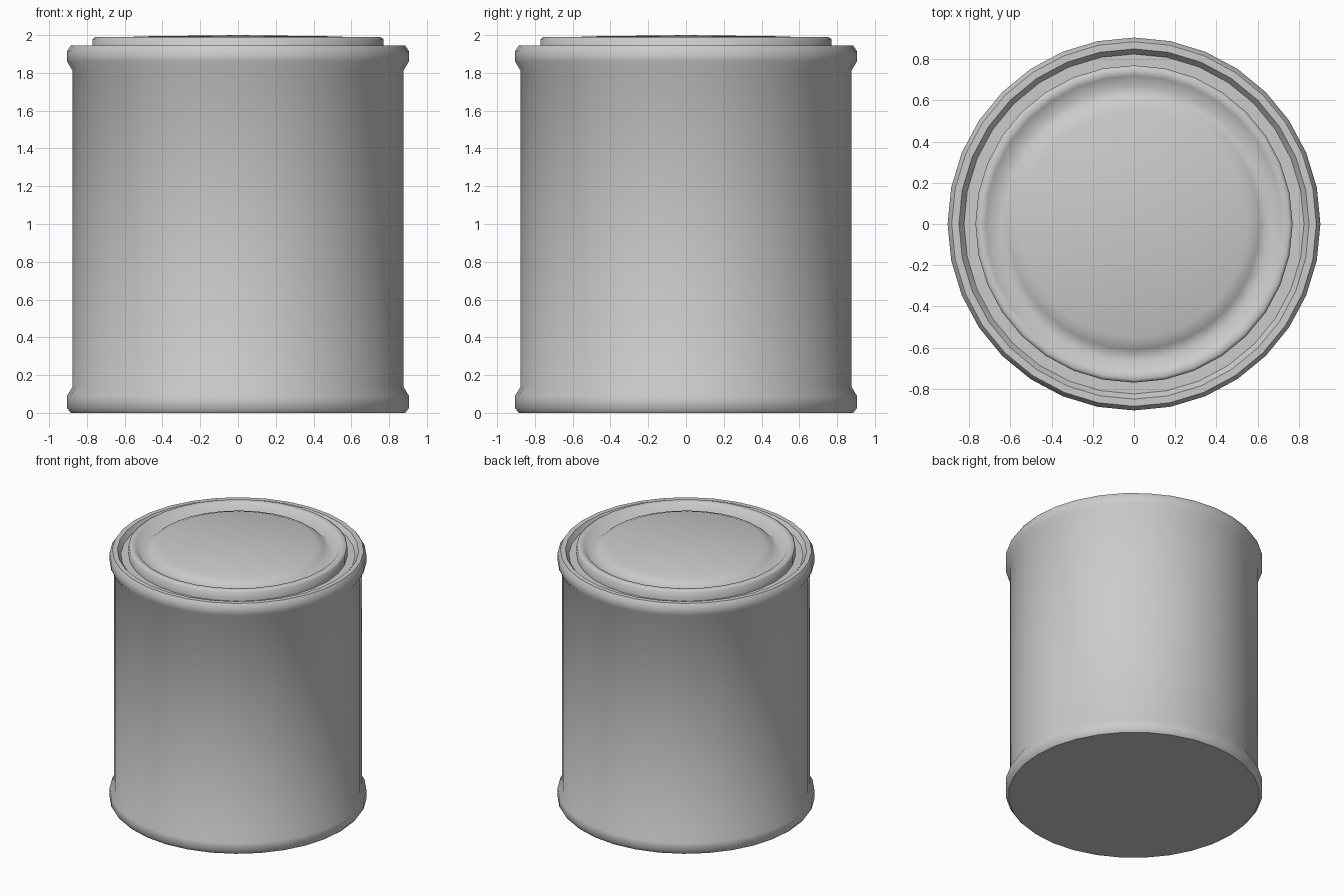
import bpy
import bmesh
from math import cos, sin, pi, radians

SIDES = 32

if "Cube" in bpy.data.objects:
    bpy.data.objects.remove(bpy.data.objects["Cube"], do_unlink=True)

metal = bpy.data.materials.new("grey_tin")
metal.use_nodes = True
grey = (0.6, 0.6, 0.6, 1)
metal.diffuse_color = grey
metal.node_tree.nodes["Principled BSDF"].inputs["Base Color"].default_value = grey


def lathe(name, profile, smooth_angle):
    """Turn a (radius, height) profile about z; radius 0 makes a single pole."""
    bm = bmesh.new()
    rings = []
    for r, z in profile:
        count = SIDES if r else 1
        rings.append([bm.verts.new((r * cos(2 * pi * i / SIDES),
                                    r * sin(2 * pi * i / SIDES), z))
                      for i in range(count)])
    for low, high in zip(rings, rings[1:]):
        for i in range(SIDES):
            j = (i + 1) % SIDES
            corners = [low[i % len(low)], low[j % len(low)],
                       high[j % len(high)], high[i % len(high)]]
            bm.faces.new(list(dict.fromkeys(corners)))
    mesh = bpy.data.meshes.new(name)
    bm.to_mesh(mesh)
    bm.free()
    mesh.materials.append(metal)
    obj = bpy.data.objects.new(name, mesh)
    bpy.context.collection.objects.link(obj)
    bpy.ops.object.select_all(action='DESELECT')
    obj.select_set(True)
    bpy.context.view_layer.objects.active = obj
    bpy.ops.object.shade_smooth_by_angle(angle=radians(smooth_angle))
    return obj


# Body: flat base, bottom bead, straight wall, top bead and groove floor
lathe("can_body", [
    (0, 0), (0.885, 0), (0.905, 0.025), (0.905, 0.09), (0.875, 0.14),
    (0.875, 1.81), (0.905, 1.86), (0.905, 1.915), (0.885, 1.945),
    (0.85, 1.945), (0.825, 1.91), (0.76, 1.91)], 50)

# Lid: raised ring, sloping inner wall and shallow domed panel
lathe("lid", [
    (0.77, 1.905), (0.77, 1.98), (0.755, 1.99), (0.72, 1.985),
    (0.667, 1.925), (0.61, 1.97), (0.55, 1.993), (0, 2.0)], 100)
